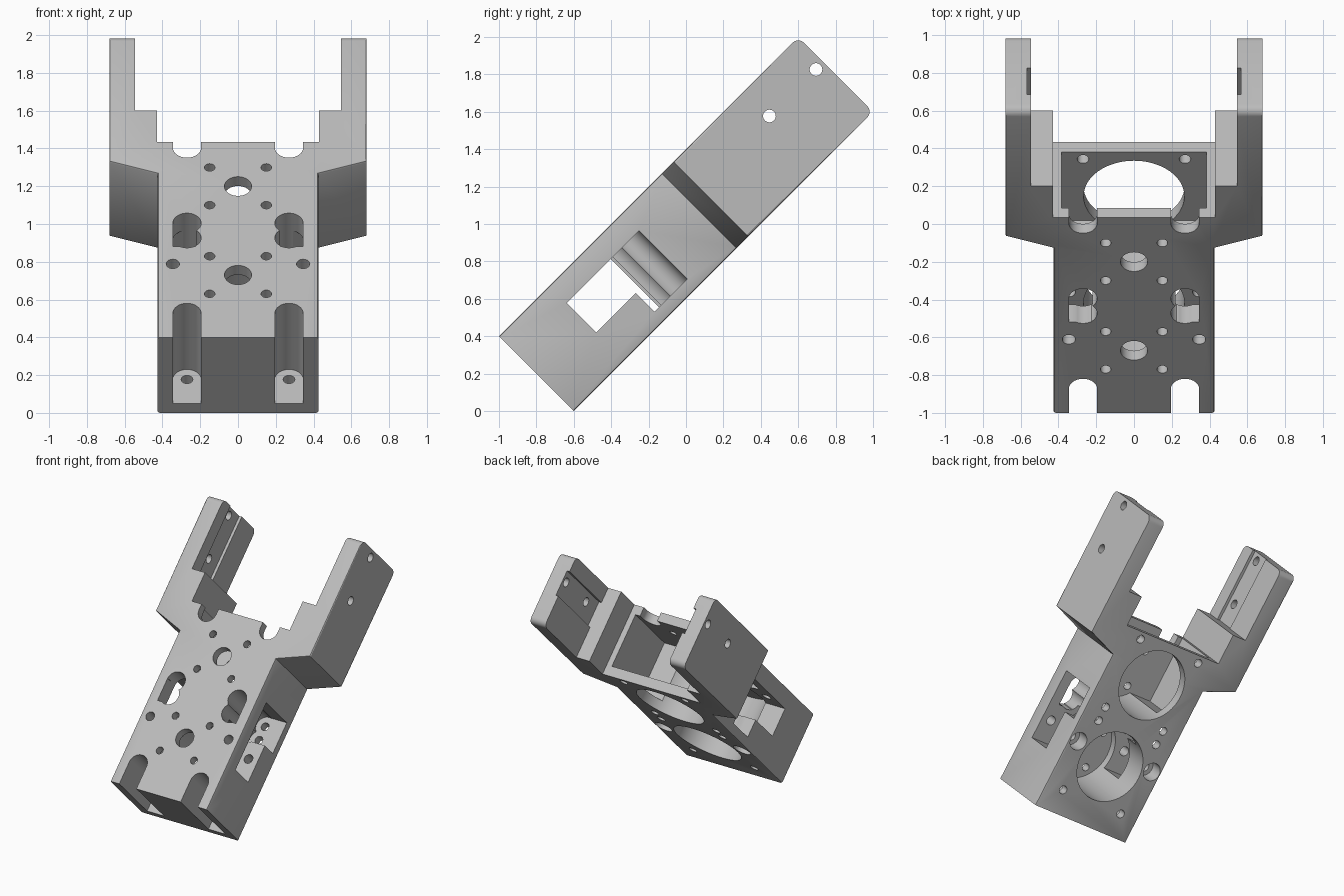
import bpy, bmesh
from math import radians
from mathutils import Vector, Matrix

if "Cube" in bpy.data.objects:
    bpy.data.objects.remove(bpy.data.objects["Cube"])

DEPTH, LENGTH, FLOOR = 0.566, 2.263, 0.495

grey = bpy.data.materials.new("plain grey")
grey.use_nodes = True
grey.diffuse_color = (0.5, 0.5, 0.5, 1)
grey.node_tree.nodes["Principled BSDF"].inputs["Base Color"].default_value = (0.5, 0.5, 0.5, 1)


def make_object(name, bm):
    bmesh.ops.recalc_face_normals(bm, faces=bm.faces)
    mesh = bpy.data.meshes.new(name)
    bm.to_mesh(mesh)
    bm.free()
    mesh.materials.append(grey)
    obj = bpy.data.objects.new(name, mesh)
    bpy.context.collection.objects.link(obj)
    return obj


# Bracket blank: mirrored fork outline, extruded through its depth
half = [(0.425, 0), (0.425, 1.23), (0.68, 1.32), (0.68, LENGTH),
        (0.545, LENGTH), (0.545, 1.697), (0.43, 1.697), (0.43, 1.464)]
outline = half + [(-x, y) for x, y in reversed(half)]
bm = bmesh.new()
face = bm.faces.new([bm.verts.new((x, y, 0)) for x, y in outline])
top = bmesh.ops.extrude_face_region(bm, geom=[face])["geom"]
bmesh.ops.translate(bm, verts=[v for v in top if isinstance(v, bmesh.types.BMVert)],
                    vec=(0, 0, -DEPTH))
bmesh.ops.recalc_face_normals(bm, faces=bm.faces)


def edges_where(rule):
    return [e for e in bm.edges if rule(*[v.co for v in e.verts])]


# Rounded arm tips, then a fine break on the long outer edges
tips = edges_where(lambda a, b: min(a.y, b.y) > 2.2 and abs(a.z - b.z) < 0.01)
bmesh.ops.bevel(bm, geom=tips, offset=0.045, segments=5, affect='EDGES', profile=0.5)
rims = edges_where(lambda a, b: abs(a.z - b.z) < 0.001 and abs(a.x) > 0.42 and abs(b.x) > 0.42
                   and a.x * b.x > 0 and (abs(a.z) < 0.001 or abs(a.z + DEPTH) < 0.001)
                   and abs(a.x + b.x) > 1.0 - 0.16 and abs(a.x) not in (0.545,)
                   and min(abs(a.x), abs(b.x)) < 0.426 or
                   (abs(a.x) > 0.67 and abs(b.x) > 0.67 and abs(a.z - b.z) < 0.001
                    and abs(a.y - b.y) > 0.2))
bmesh.ops.bevel(bm, geom=rims, offset=0.012, segments=2, affect='EDGES', profile=0.5)
bracket = make_object("fork_bracket", bm)


# Cutters; w is the depth below the front face
cutters = []


def box(x0, x1, y0, y1, w0, w1):
    bm = bmesh.new()
    size = Vector((x1 - x0, y1 - y0, w1 - w0))
    mid = Vector((x0 + x1, y0 + y1, -w0 - w1)) / 2
    bmesh.ops.create_cube(bm, size=1, matrix=Matrix.Translation(mid) @ Matrix.Diagonal(size.to_4d()))
    cutters.append(make_object("cutter", bm))


def bore(x, y, r, w0, w1, sides=24):
    bm = bmesh.new()
    bmesh.ops.create_cone(bm, cap_ends=True, segments=sides, radius1=r, radius2=r, depth=w1 - w0,
                          matrix=Matrix.Translation((x, y, -(w0 + w1) / 2)))
    cutters.append(make_object("cutter", bm))


def cross_bore(x, y, w, r):
    bm = bmesh.new()
    bmesh.ops.create_cone(bm, cap_ends=True, segments=24, radius1=r, radius2=r, depth=0.4,
                          matrix=Matrix.Translation((x, y, -w)) @ Matrix.Rotation(radians(90), 4, 'Y'))
    cutters.append(make_object("cutter", bm))


# Two round motor pockets with shaft and screw holes
for y in (0.467, 1.131):
    bore(0, y, 0.267, 0.07, 0.7, 64)
    bore(0, y, 0.072, -0.1, 0.3, 32)
    for x in (-0.15, 0.15):
        for dy in (-0.141, 0.141):
            bore(x, y + dy, 0.028, -0.1, 0.2)

# Open cavity between the plates at the fork
box(-0.385, 0.385, 0.95, 1.6, 0.07, 0.49)

for s in (-1, 1):
    def side_box(a, b, *rest):
        box(min(s * a, s * b), max(s * a, s * b), *rest)
    # Screw access channels open at the lower end
    bore(s * 0.27, 0.18, 0.075, -0.1, FLOOR, 32)
    side_box(0.195, 0.345, -0.1, 0.18, -0.1, FLOOR)
    # Scalloped middle slots
    for y in (0.745, 0.855):
        bore(s * 0.27, y, 0.075, -0.1, FLOOR, 32)
    side_box(0.225, 0.345, 0.68, 0.86, -0.1, FLOOR)
    # Stepped side windows
    side_box(0.1, 0.6, 0.382, 0.729, 0.13, 0.354)
    side_box(0.1, 0.6, 0.68, 0.729, 0.13, FLOOR)
    side_box(0.29, 0.6, 0.68, 0.929, 0.13, FLOOR)
    # Notches at the upper plate edge
    bore(s * 0.27, 1.42, 0.075, -0.1, 0.2, 32)
    side_box(0.195, 0.345, 1.42, 1.6, -0.1, 0.2)
    # Screw holes in the back plate
    for y in (0.18, 0.745, 0.855, 1.41):
        bore(s * 0.27, y, 0.031, 0.45, 0.7)
    # Counterbored through holes
    bore(s * 0.345, 0.55, 0.035, -0.1, 0.7)
    bore(s * 0.345, 0.55, 0.068, 0.45, 0.7, 32)
    # Arm grooves and cross holes
    side_box(0.5, 0.567, 1.697, 2.4, 0.12, 0.32)
    for y in (1.855, 2.207):
        cross_bore(s * 0.62, y, 0.19, 0.034)

# Subtract every cutter, then discard it
bpy.context.view_layer.objects.active = bracket
bracket.select_set(True)
for cutter in cutters:
    cutter.hide_render = True
    mod = bracket.modifiers.new("cut", 'BOOLEAN')
    mod.operation, mod.solver, mod.object = 'DIFFERENCE', 'EXACT', cutter
    bpy.ops.object.modifier_apply(modifier=mod.name)
    bpy.data.objects.remove(cutter)

bpy.ops.object.shade_smooth_by_angle(angle=radians(30))

# Tilt the finished bracket into its leaning pose
bracket.rotation_euler = (radians(45), 0, 0)
bracket.location = (0, -1, 0.4)
